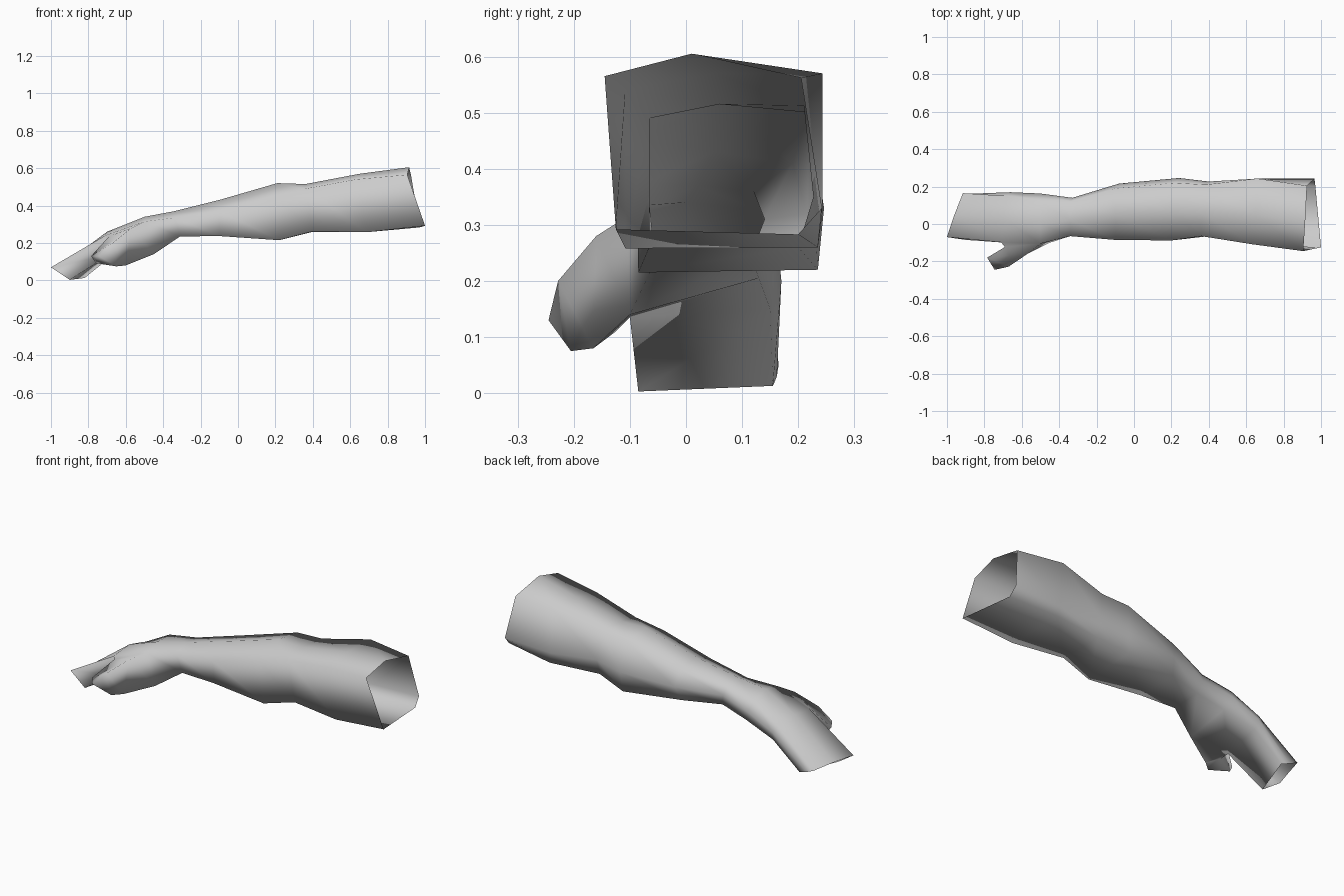
import bpy, bmesh

old = bpy.data.objects.get("Cube")
if old:
    bpy.data.objects.remove(old, do_unlink=True)

# One plain grey material
grey = bpy.data.materials.new("light_grey")
grey.use_nodes = True
colour = (0.6, 0.6, 0.6, 1)
grey.diffuse_color = colour
grey.node_tree.nodes["Principled BSDF"].inputs["Base Color"].default_value = colour

# Six-sided sections: front top, mid top, back top, back low, bottom back, bottom front
upper_arm = [
    [(.905, -.145, .565), (.915, .01, .605), (.925, .205, .562), (.965, .242, .33), (.97, .2, .283), (1, -.125, .292)],
    [(.63, -.108, .54), (.65, .05, .57), (.66, .243, .57), (.68, .243, .32), (.69, .235, .26), (.69, -.108, .258)],
    [(.36, -.065, .49), (.36, .06, .515), (.38, .21, .512), (.4, .227, .35), (.4, .2, .26), (.4, -.065, .262)],
]
forearm = [
    [(.2, -.088, .45), (.21, .06, .52), (.22, .22, .50), (.24, .246, .33), (.23, .235, .22), (.22, -.085, .215)],
    [(-.1, -.085, .37), (-.1, .05, .43), (-.1, .19, .41), (-.08, .216, .32), (-.1, .18, .238), (-.1, -.07, .237)],
    [(-.34, -.065, .335), (-.34, .02, .37), (-.34, .12, .36), (-.33, .14, .31), (-.31, .115, .245), (-.31, -.055, .235)],
]
hand = [
    [(-.5, -.105, .315), (-.5, .0, .34), (-.52, .13, .325), (-.5, .163, .27), (-.47, .13, .205), (-.45, -.1, .14)],
    [(-.71, -.098, .24), (-.7, .03, .26), (-.68, .15, .235), (-.66, .17, .2), (-.65, .15, .15), (-.69, -.1, .135)],
    [(-1, -.07, .07), (-.96, .05, .066), (-.915, .165, .05), (-.87, .162, .03), (-.82, .155, .013), (-.9, -.085, .003)],
]
# Four-sided thumb sections: outer top, inner top, inner low, outer low
thumb = [
    [(-.57, -.16, .28), (-.69, -.123, .235), (-.665, -.125, .11), (-.6, -.165, .08)],
    [(-.67, -.228, .2), (-.785, -.18, .13), (-.76, -.17, .092), (-.65, -.205, .075)],
]

bm = bmesh.new()


def ring(points):
    return [bm.verts.new(p) for p in points]


def loft(a, b, skip=()):
    n = len(a)
    for i in range(n):
        if i not in skip:
            j = (i + 1) % n
            bm.faces.new((a[i], a[j], b[j], b[i]))


# Arm and hand tube, open at both ends, with a gap where the thumb grows out
rings = [ring(r) for r in upper_arm + forearm + hand]
for k in range(len(rings) - 1):
    loft(rings[k], rings[k + 1], skip=(5,) if k == 6 else ())

# Thumb grown from the gap in the side of the hand
root = [rings[6][0], rings[7][0], rings[7][5], rings[6][5]]
base, end = ring(thumb[0]), ring(thumb[1])
loft(root, base)
loft(base, end)
tip = bm.verts.new((-.745, -.245, .13))
for i in range(4):
    bm.faces.new((end[i], end[(i + 1) % 4], tip))

bmesh.ops.recalc_face_normals(bm, faces=bm.faces[:])
for f in bm.faces:
    f.smooth = True

mesh = bpy.data.meshes.new("arm_with_hand")
bm.to_mesh(mesh)
bm.free()
mesh.materials.append(grey)
arm = bpy.data.objects.new("arm_with_hand", mesh)
bpy.context.scene.collection.objects.link(arm)
